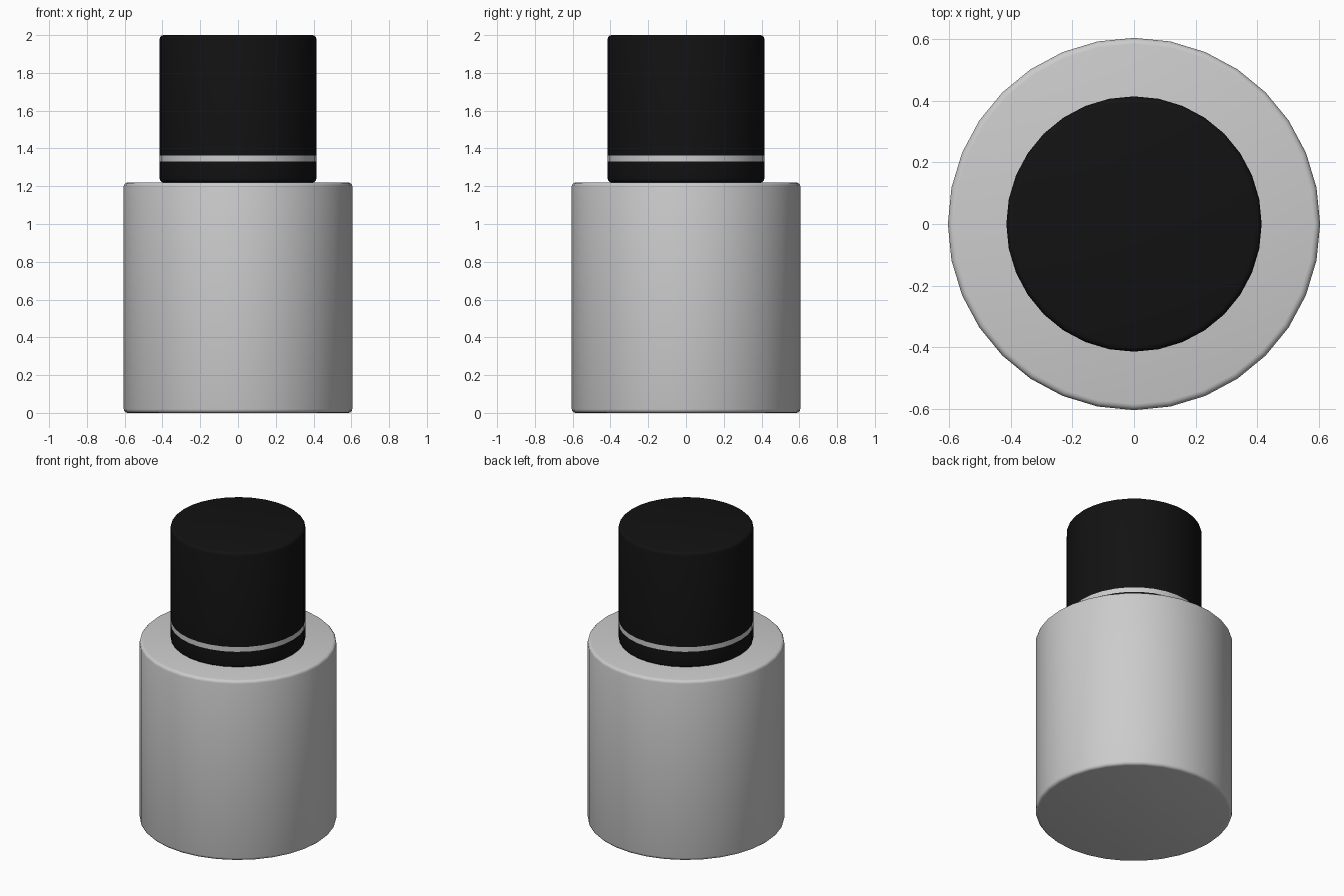
import bpy, bmesh, math

if "Cube" in bpy.data.objects:
    bpy.data.objects.remove(bpy.data.objects["Cube"])

SIDES = 32


def material(name, rgb):
    m = bpy.data.materials.new(name)
    m.diffuse_color = (*rgb, 1)
    m.use_nodes = True
    m.node_tree.nodes["Principled BSDF"].inputs["Base Color"].default_value = m.diffuse_color
    return m


def corner(r, z, b, top, steps=3):
    """Rounded profile corner, listed from low z to high z."""
    angles = [math.pi / 2 * i / steps for i in range(steps + 1)]
    if top:
        return [(r - b + b * math.cos(a), z - b + b * math.sin(a)) for a in angles]
    return [(r - b + b * math.sin(a), z + b - b * math.cos(a)) for a in angles]


def lathe(name, profile, mat=None, close_bottom=False, close_top=False):
    bm = bmesh.new()
    rings = [[bm.verts.new((r * math.cos(math.tau * i / SIDES),
                            r * math.sin(math.tau * i / SIDES), z))
              for i in range(SIDES)] for r, z in profile]
    for lo, hi in zip(rings, rings[1:]):
        for i in range(SIDES):
            j = (i + 1) % SIDES
            bm.faces.new((lo[i], lo[j], hi[j], hi[i]))
    if close_bottom:
        bm.faces.new(rings[0][::-1])
    if close_top:
        bm.faces.new(rings[-1])
    me = bpy.data.meshes.new(name)
    bm.to_mesh(me)
    bm.free()
    ob = bpy.data.objects.new(name, me)
    bpy.context.collection.objects.link(ob)
    if mat:
        me.materials.append(mat)
    bpy.ops.object.select_all(action='DESELECT')
    ob.select_set(True)
    bpy.context.view_layer.objects.active = ob
    bpy.ops.object.shade_smooth_by_angle(angle=math.radians(35))
    return ob


black = material("black_plastic", (0.006, 0.006, 0.006))
R_BODY, R_CAP, BEVEL = 0.605, 0.415, 0.02

# Bottle body
lathe("bottle_body",
      corner(R_BODY, 0, BEVEL, False) + corner(R_BODY, 1.22, BEVEL, True),
      None, True, True)

# Black collar, grey band and black cap, flush with each other
lathe("collar", corner(R_CAP, 1.22, BEVEL, False) + [(R_CAP, 1.33)],
      black, close_bottom=True)
lathe("trim_band", [(R_CAP, 1.33), (R_CAP, 1.362)])
lathe("cap", [(R_CAP, 1.362)] + corner(R_CAP, 2.0, BEVEL, True),
      black, close_top=True)
